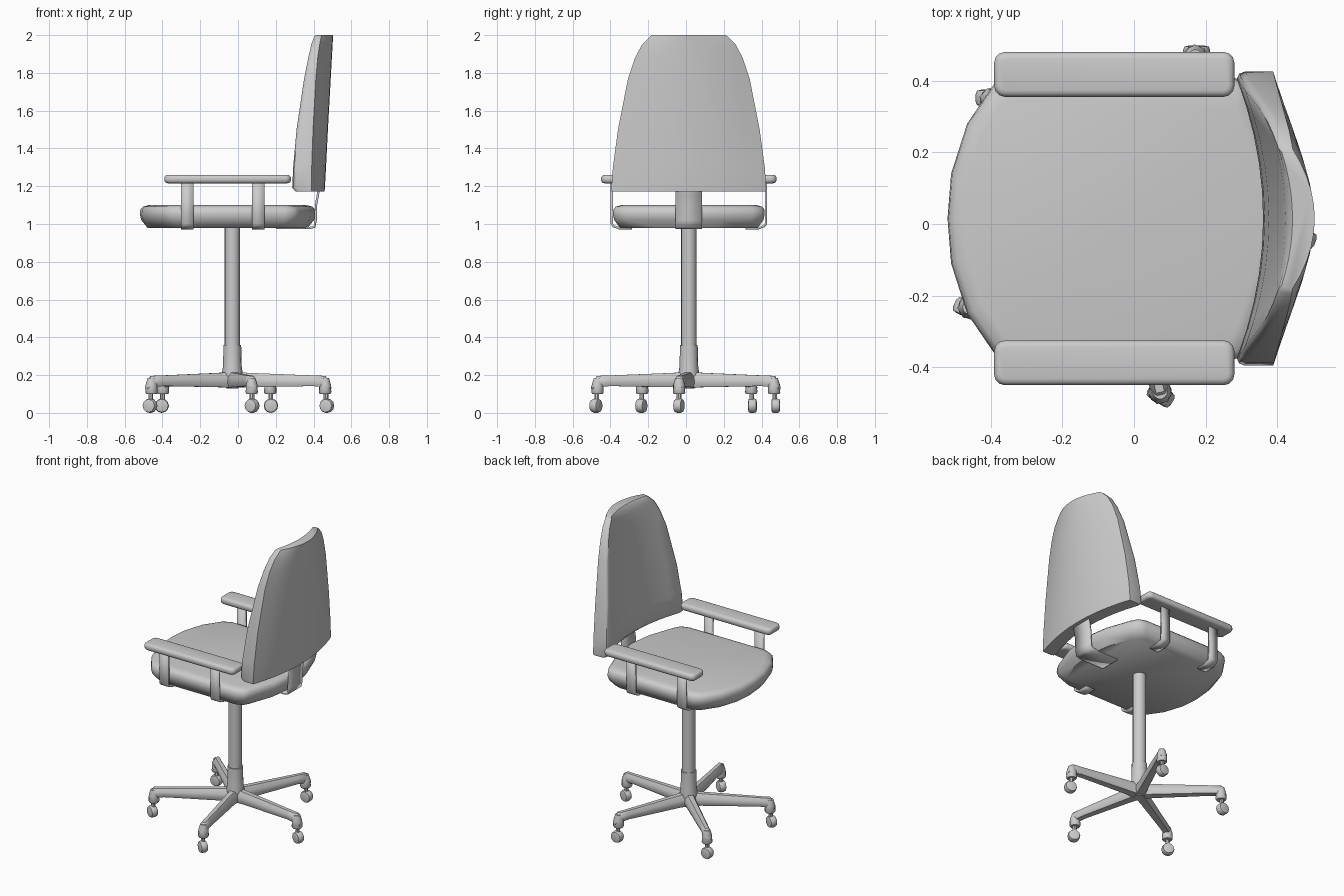
import bpy, bmesh, math
from mathutils import Matrix, Vector

if "Cube" in bpy.data.objects:
    bpy.data.objects.remove(bpy.data.objects["Cube"])

CX, CY = -0.03, 0.015          # column axis


def finish(name, bm, smooth=40):
    bmesh.ops.recalc_face_normals(bm, faces=bm.faces[:])
    me = bpy.data.meshes.new(name)
    bm.to_mesh(me)
    bm.free()
    ob = bpy.data.objects.new(name, me)
    bpy.context.collection.objects.link(ob)
    bpy.ops.object.select_all(action='DESELECT')
    ob.select_set(True)
    bpy.context.view_layer.objects.active = ob
    bpy.ops.object.shade_smooth_by_angle(angle=math.radians(smooth))
    return ob


def loft(name, rings, matrix=None, smooth=40):
    """Skin closed rings of equal point count and cap both ends."""
    bm = bmesh.new()
    vs = [[bm.verts.new(p) for p in r] for r in rings]
    n = len(rings[0])
    for a, b in zip(vs, vs[1:]):
        for i in range(n):
            j = (i + 1) % n
            bm.faces.new((a[i], a[j], b[j], b[i]))
    bm.faces.new(vs[0])
    bm.faces.new(vs[-1])
    if matrix:
        bm.transform(matrix)
    return finish(name, bm, smooth)


def lathe(name, profile, matrix, sides=16):
    """Round part from (radius, height) pairs."""
    angs = [2 * math.pi * i / sides for i in range(sides)]
    rings = [[(r * math.cos(a), r * math.sin(a), z) for a in angs] for r, z in profile]
    return loft(name, rings, matrix)


def ribbon(name, path, across, thick=0.012):
    """Flat metal strap: path swept along a constant width vector."""
    bm = bmesh.new()
    w = Vector(across) / 2
    rows = [(bm.verts.new(Vector(p) - w), bm.verts.new(Vector(p) + w)) for p in path]
    for a, b in zip(rows, rows[1:]):
        bm.faces.new((a[0], a[1], b[1], b[0]))
    ob = finish(name, bm)
    m = ob.modifiers.new("thickness", 'SOLIDIFY')
    m.thickness = thick
    m.offset = 0
    return ob


# Seat cushion
half = [(-0.52, 0.0), (-0.51, 0.125), (-0.465, 0.265), (-0.39, 0.375), (-0.34, 0.402),
        (0.25, 0.402), (0.30, 0.385), (0.325, 0.34), (0.385, 0.17), (0.41, 0.0)]
outline = half + [(x, -y) for x, y in half[-2:0:-1]]
mid = -0.055
levels = [(0.978, 0.04), (1.02, 0.008), (1.05, 0.0), (1.078, 0.003), (1.092, 0.016), (1.10, 0.045)]
loft("seat", [[(mid + (x - mid) * (1 - i / 0.44), CY + y * (1 - i / 0.42), z)
               for x, y in outline] for z, i in levels], smooth=50)

# Curved backrest: z, half width, rear centre x, rear edge x, front centre x, front edge x
rows = [(1.172, 0.408, 0.458, 0.388, 0.375, 0.305),
        (1.190, 0.410, 0.460, 0.388, 0.360, 0.287),
        (1.30, 0.402, 0.466, 0.390, 0.364, 0.292),
        (1.50, 0.375, 0.476, 0.397, 0.376, 0.310),
        (1.77, 0.322, 0.491, 0.412, 0.400, 0.350),
        (1.88, 0.285, 0.497, 0.422, 0.412, 0.372),
        (1.95, 0.248, 0.501, 0.432, 0.422, 0.388),
        (1.99, 0.208, 0.503, 0.440, 0.434, 0.402),
        (2.00, 0.195, 0.504, 0.442, 0.442, 0.412)]
rings = []
for z, w, rc, re, fc, fe in rows:
    ts = [i / 5 for i in range(-5, 6)]
    rear = [(rc + (re - rc) * t * t, CY + w * t, z) for t in ts]
    side = [(fe + 0.022, 1.0), (fe + 0.006, 0.985)]
    front = [(fc + (fe - fc) * t * t, CY + w * t * 0.95, z) for t in reversed(ts)]
    rings.append(rear + [(x, CY + w * t, z) for x, t in side] + front
                 + [(x, CY - w * t, z) for x, t in reversed(side)])
loft("backrest", rings, smooth=45)

# Back support strap
ribbon("back_support", [(0.20, CY, 0.979), (0.38, CY, 0.979), (0.405, CY, 0.985), (0.411, CY, 1.02),
                        (0.413, CY, 1.10), (0.422, CY, 1.15), (0.432, CY, 1.20), (0.432, CY, 1.28)],
       (0, 0.14, 0))

# Armrests and their straps
for s, tag in ((1, "left"), (-1, "right")):
    bm = bmesh.new()
    bmesh.ops.create_cube(bm, size=1, matrix=Matrix.Translation((-0.055, CY + s * 0.402, 1.238))
                          @ Matrix.Diagonal((0.67, 0.125, 0.045, 1)))
    upright = [e for e in bm.edges if abs(e.verts[0].co.z - e.verts[1].co.z) > 0.01]
    bmesh.ops.bevel(bm, geom=upright, offset=0.03, segments=3, profile=0.5, affect='EDGES')
    rim = [e for e in bm.edges if abs(e.verts[0].co.z - e.verts[1].co.z) < 0.01]
    bmesh.ops.bevel(bm, geom=rim, offset=0.018, segments=3, profile=0.5, affect='EDGES')
    finish("armrest_" + tag, bm, 50)
    for x, end in ((-0.268, "front"), (0.107, "rear")):
        path = [(0.408, 1.23), (0.408, 1.0), (0.398, 0.988), (0.37, 0.978), (0.30, 0.978)]
        ribbon(f"arm_strap_{tag}_{end}", [(x, CY + s * y, z) for y, z in path], (0.065, 0, 0))

# Column with sleeve
axis = Matrix.Translation((CX, CY, 0))
lathe("column", [(0.041, 0.30), (0.041, 0.98)], axis)
lathe("column_sleeve", [(0.03, 0.13), (0.055, 0.16), (0.055, 0.21), (0.049, 0.25), (0.047, 0.36)], axis)

# Five-star base with casters: radius, bottom z, top z, half width
stations = [(0.0, 0.132, 0.218, 0.040), (0.08, 0.136, 0.212, 0.034), (0.43, 0.142, 0.198, 0.026),
            (0.495, 0.135, 0.196, 0.026), (0.515, 0.13, 0.165, 0.022), (0.525, 0.125, 0.145, 0.016)]
section = [(-0.7, 0), (-1, 0.3), (-0.9, 0.65), (-0.45, 1), (0.45, 1), (0.9, 0.65), (1, 0.3), (0.7, 0)]
yaws = [-20, 0, 0, -25, -32]   # swivel of each caster
for k in range(5):
    a = math.radians(-6 + 72 * k)
    turn = axis @ Matrix.Rotation(a, 4, 'Z')
    loft(f"base_leg_{k}", [[(r, w * u, lo + (hi - lo) * v) for u, v in section]
                           for r, lo, hi, w in stations], turn, 50)
    lathe(f"caster_socket_{k}", [(0.028, 0.10), (0.033, 0.108), (0.031, 0.15), (0.02, 0.185)],
          turn @ Matrix.Translation((0.494, 0, 0)), 12)
    lathe(f"caster_stem_{k}", [(0.013, 0.04), (0.013, 0.11)],
          turn @ Matrix.Translation((0.498, 0, 0)), 8)
    hub = turn @ Vector((0.503, 0, 0.038))
    lathe(f"caster_wheel_{k}", [(0.022, -0.023), (0.034, -0.02), (0.038, -0.01), (0.038, 0.01),
                                (0.034, 0.02), (0.022, 0.023)],
          Matrix.Translation(hub) @ Matrix.Rotation(math.radians(yaws[k]), 4, 'Z')
          @ Matrix.Rotation(math.pi / 2, 4, 'X'), 12)
